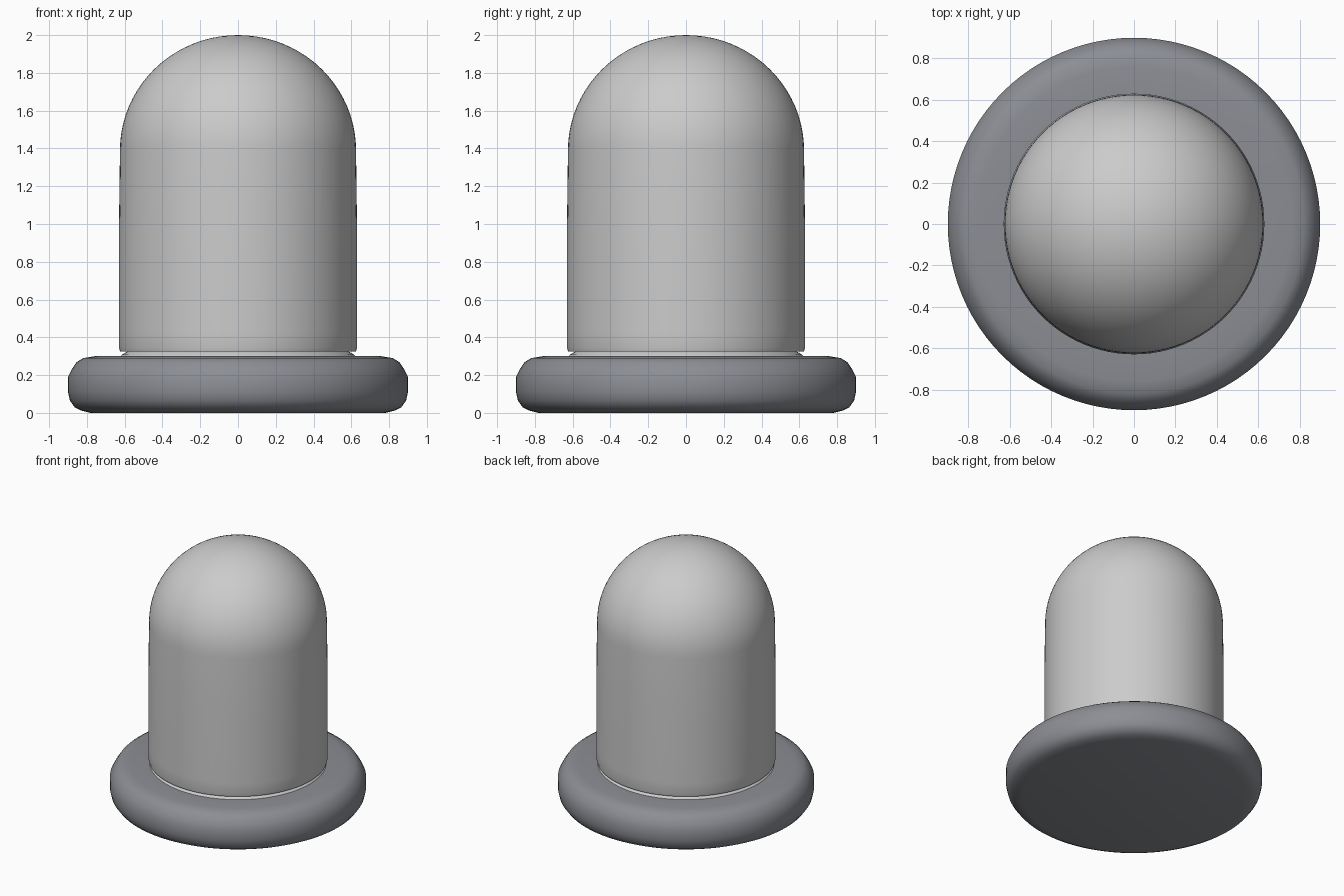
import bpy, bmesh, math

if "Cube" in bpy.data.objects:
    bpy.data.objects.remove(bpy.data.objects["Cube"])

SEGMENTS = 96


def lathe(name, profile):
    """Revolve an (r, z) profile, running bottom to top, around the z axis."""
    bm = bmesh.new()
    verts = [bm.verts.new((r, 0, z)) for r, z in profile]
    edges = [bm.edges.new(pair) for pair in zip(verts, verts[1:])]
    bmesh.ops.spin(bm, geom=verts + edges, cent=(0, 0, 0), axis=(0, 0, 1),
                   angle=math.tau, steps=SEGMENTS, use_duplicate=False)
    bmesh.ops.remove_doubles(bm, verts=bm.verts, dist=1e-5)
    bmesh.ops.recalc_face_normals(bm, faces=bm.faces)
    mesh = bpy.data.meshes.new(name)
    bm.to_mesh(mesh)
    bm.free()
    obj = bpy.data.objects.new(name, mesh)
    bpy.context.collection.objects.link(obj)
    bpy.ops.object.select_all(action='DESELECT')
    obj.select_set(True)
    bpy.context.view_layer.objects.active = obj
    bpy.ops.object.shade_smooth_by_angle(angle=math.radians(40))
    return obj


# Round base with soft edges
base = lathe("base", [
    (0, 0), (0.78, 0.0), (0.83, 0.012), (0.865, 0.03), (0.89, 0.065),
    (0.90, 0.11), (0.90, 0.19), (0.88, 0.23), (0.855, 0.268),
    (0.82, 0.29), (0.76, 0.30), (0.60, 0.30), (0, 0.30)])
grey = bpy.data.materials.new("dark_grey")
grey.diffuse_color = (0.26, 0.27, 0.295, 1)
grey.use_nodes = True
grey.node_tree.nodes["Principled BSDF"].inputs["Base Color"].default_value = grey.diffuse_color
base.data.materials.append(grey)

# Domed body: flared foot, undercut lip, straight wall, rounded cap
cap = [(0.625 * math.cos(a), 1.39 + 0.61 * math.sin(a))
       for a in (math.pi / 2 * i / 20 for i in range(20))]
lathe("dome_body", [
    (0, 0.295), (0.625, 0.295), (0.615, 0.308), (0.585, 0.325),
    (0.625, 0.325), (0.63, 0.345), (0.63, 0.43), (0.63, 1.0)]
    + cap + [(0, 2.0)])
